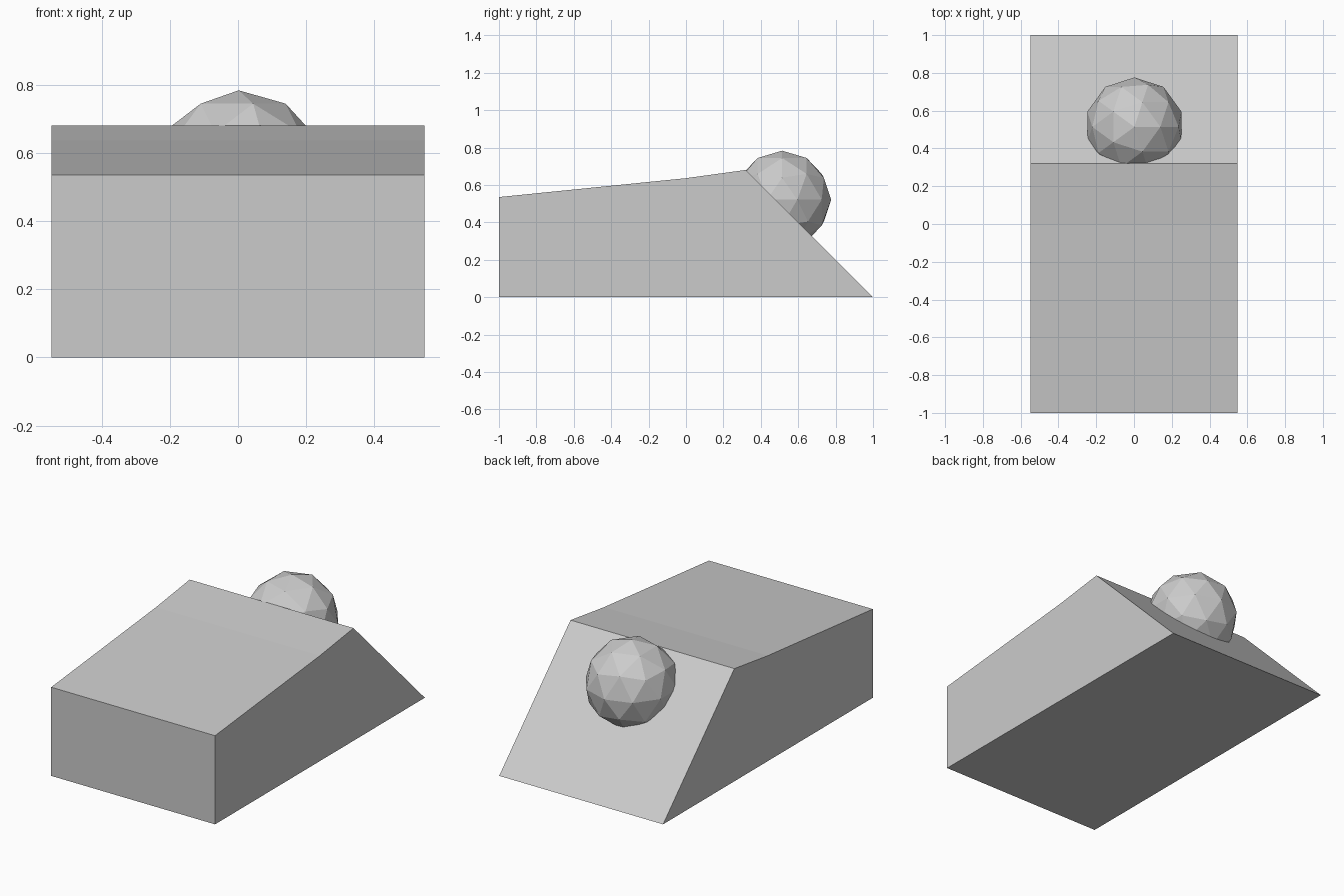
import bpy, bmesh

cube = bpy.data.objects.get("Cube")
if cube:
    bpy.data.objects.remove(cube, do_unlink=True)

# Single grey material
grey = bpy.data.materials.new("light grey")
grey.use_nodes = True
color = (0.6, 0.6, 0.6, 1)
grey.diffuse_color = color
grey.node_tree.nodes["Principled BSDF"].inputs["Base Color"].default_value = color


def add_object(name, bm):
    bmesh.ops.recalc_face_normals(bm, faces=bm.faces)
    mesh = bpy.data.meshes.new(name)
    bm.to_mesh(mesh)
    bm.free()
    mesh.materials.append(grey)
    obj = bpy.data.objects.new(name, mesh)
    bpy.context.collection.objects.link(obj)
    return obj


# Wedge block: side profile (y, z) extruded across the width
half_width = 0.547
profile = [(-1, 0), (1, 0), (0.32, 0.68), (0, 0.636), (-1, 0.535)]
bm = bmesh.new()
side = bm.faces.new([bm.verts.new((-half_width, y, z)) for y, z in profile])
extruded = bmesh.ops.extrude_face_region(bm, geom=[side])["geom"]
moved = [v for v in extruded if isinstance(v, bmesh.types.BMVert)]
bmesh.ops.translate(bm, verts=moved, vec=(2 * half_width, 0, 0))
add_object("wedge_block", bm)

# Faceted ball half sunk into the sloping back
bm = bmesh.new()
bmesh.ops.create_icosphere(bm, subdivisions=2, radius=0.262)
ball = add_object("faceted_ball", bm)
ball.location = (0.002, 0.514, 0.521)
